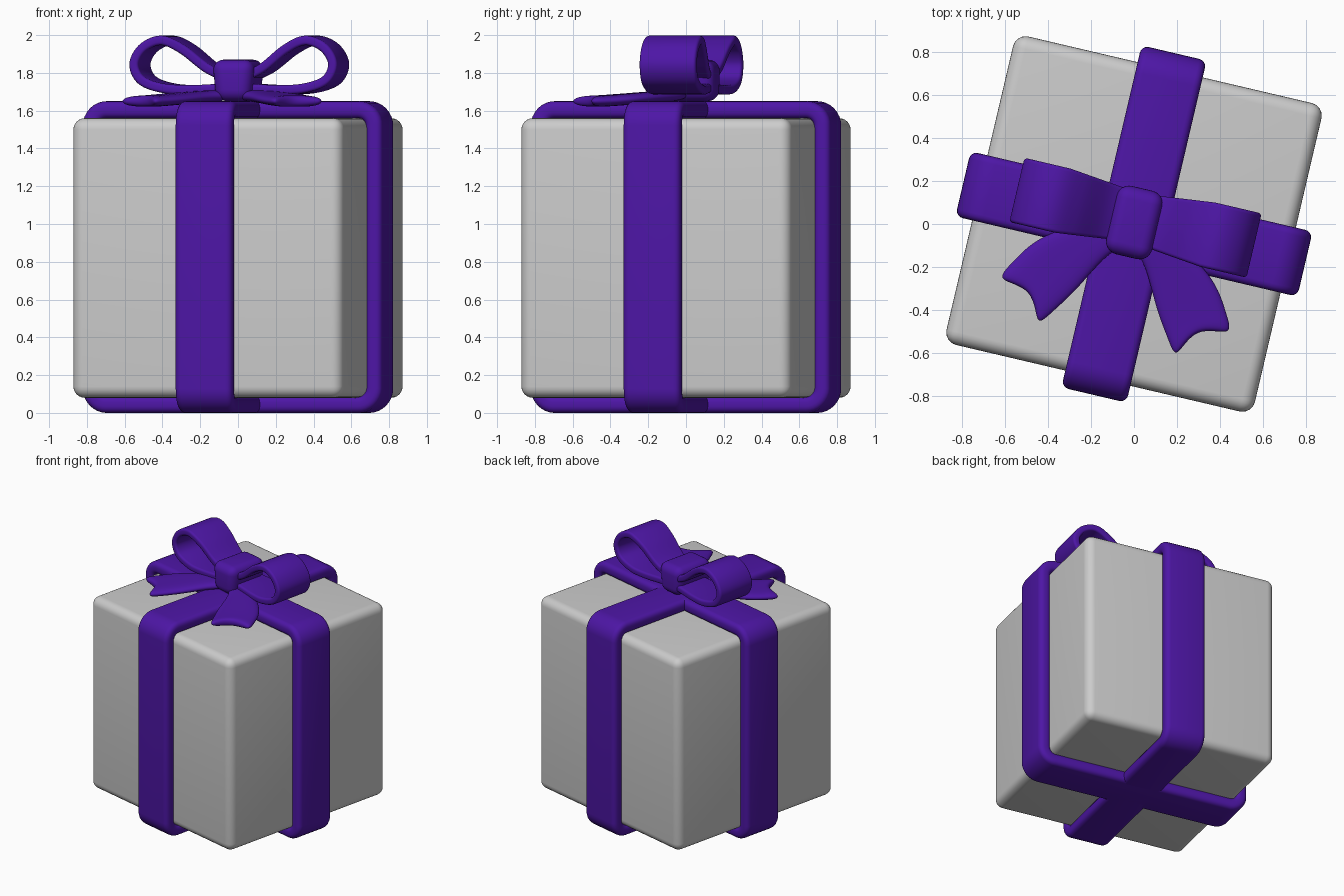
import bpy, bmesh, math
from mathutils import Vector, Matrix

if "Cube" in bpy.data.objects:
    bpy.data.objects.remove(bpy.data.objects["Cube"])

TURN = Matrix.Rotation(math.radians(-13.2), 4, 'Z')
purple = bpy.data.materials.new("ribbon_purple")
purple.diffuse_color = (0.075, 0.008, 0.38, 1)
purple.use_nodes = True
purple.node_tree.nodes["Principled BSDF"].inputs["Base Color"].default_value = purple.diffuse_color


def finish(name, bm, mat=purple):
    bmesh.ops.recalc_face_normals(bm, faces=bm.faces)
    me = bpy.data.meshes.new(name)
    bm.to_mesh(me)
    bm.free()
    for p in me.polygons:
        p.use_smooth = True
    if mat:
        me.materials.append(mat)
    ob = bpy.data.objects.new(name, me)
    ob.matrix_world = TURN
    bpy.context.collection.objects.link(ob)
    return ob


def add_bevel(ob, width, segments=4):
    b = ob.modifiers.new("round", 'BEVEL')
    b.width, b.segments = width, segments
    b.limit_method, b.angle_limit = 'ANGLE', math.radians(50)


def add_thickness(ob, t):
    s = ob.modifiers.new("thickness", 'SOLIDIFY')
    s.thickness, s.offset, s.use_even_offset = t, 0, True


def rounded_box(name, size, centre, radius, mat):
    bm = bmesh.new()
    bmesh.ops.create_cube(bm, size=1, matrix=Matrix.Translation(centre) @ Matrix.Diagonal((*size, 1)))
    ob = finish(name, bm, mat)
    add_bevel(ob, radius, 6)
    return ob


def strip(name, left, right, closed, thickness):
    bm = bmesh.new()
    a = [bm.verts.new(p) for p in left]
    b = [bm.verts.new(p) for p in right]
    n = len(a)
    for i in range(n if closed else n - 1):
        j = (i + 1) % n
        bm.faces.new((a[i], a[j], b[j], b[i]))
    ob = finish(name, bm)
    add_thickness(ob, thickness)
    add_bevel(ob, thickness * 0.38)
    return ob


def rounded_rect(hw, z0, z1, r, steps=8):
    pts = []
    corners = [(hw - r, z1 - r), (-hw + r, z1 - r), (-hw + r, z0 + r), (hw - r, z0 + r)]
    for k, (u, z) in enumerate(corners):
        for i in range(steps + 1):
            t = math.pi / 2 * (k + i / steps)
            pts.append((u + r * math.cos(t), z + r * math.sin(t)))
    return pts


def smooth_path(pts, steps=8):
    p = [Vector(q) for q in pts]
    p = [2 * p[0] - p[1]] + p + [2 * p[-1] - p[-2]]
    out = []
    for i in range(1, len(p) - 2):
        for s in range(steps):
            t = s / steps
            out.append(0.5 * (2 * p[i] + (p[i + 1] - p[i - 1]) * t
                       + (2 * p[i - 1] - 5 * p[i] + 4 * p[i + 1] - p[i + 2]) * t ** 2
                       + (3 * p[i] - p[i - 1] - 3 * p[i + 1] + p[i + 2]) * t ** 3))
    return out + [p[-2]]


# Box
rounded_box("gift_box", (1.47, 1.47, 1.48), (0, 0, 0.82), 0.06, None)

# Two ribbons wrapped around the box
W = 0.155
ring = rounded_rect(0.77, 0.045, 1.605, 0.085)
strip("ribbon_across", [(u, -W, z) for u, z in ring], [(u, W, z) for u, z in ring], True, 0.09)
strip("ribbon_front_to_back", [(-W, u, z) for u, z in ring], [(W, u, z) for u, z in ring], True, 0.09)

# Bow loops and tails, mirrored left and right
loop = smooth_path([(0.03, 1.77), (0.15, 1.825), (0.28, 1.925), (0.39, 1.972), (0.49, 1.935),
                    (0.54, 1.85), (0.505, 1.765), (0.40, 1.722), (0.25, 1.71), (0.04, 1.72)])
tail = [[(-.03, -.07), (.02, 0), (.07, .05)],
        [(.09, -.16), (.18, -.11), (.27, -.06)],
        [(.18, -.36), (.31, -.26), (.44, -.17)],
        [(.28, -.50), (.385, -.36), (.52, -.31)],
        [(.335, -.585), (.38, -.39), (.58, -.41)]]
tail_z = [1.685, 1.675, 1.66, 1.65, 1.65]
for side, s in (("left", -1), ("right", 1)):
    half = [0.125 + 0.028 * min(1, max(0, (u - 0.1) / 0.25)) for u, z in loop]
    strip("bow_loop_" + side,
          [(s * u, 0.03 - h, z) for (u, z), h in zip(loop, half)],
          [(s * u, 0.03 + h, z) for (u, z), h in zip(loop, half)], False, 0.05)
    bm = bmesh.new()
    rows = [[bm.verts.new((s * x, y, z)) for x, y in row] for row, z in zip(tail, tail_z)]
    for r0, r1 in zip(rows, rows[1:]):
        for i in range(2):
            bm.faces.new((r0[i], r0[i + 1], r1[i + 1], r1[i]))
    ob = finish("bow_tail_" + side, bm)
    add_thickness(ob, 0.06)
    sub = ob.modifiers.new("smooth", 'SUBSURF')
    sub.levels = sub.render_levels = 3

# Knot, slightly narrower at its base
knot = rounded_box("bow_knot", (0.23, 0.325, 0.22), (0, 0.007, 1.76), 0.06, purple)
for v in knot.data.vertices:
    if v.co.z < 1.76:
        v.co.x *= 0.82
